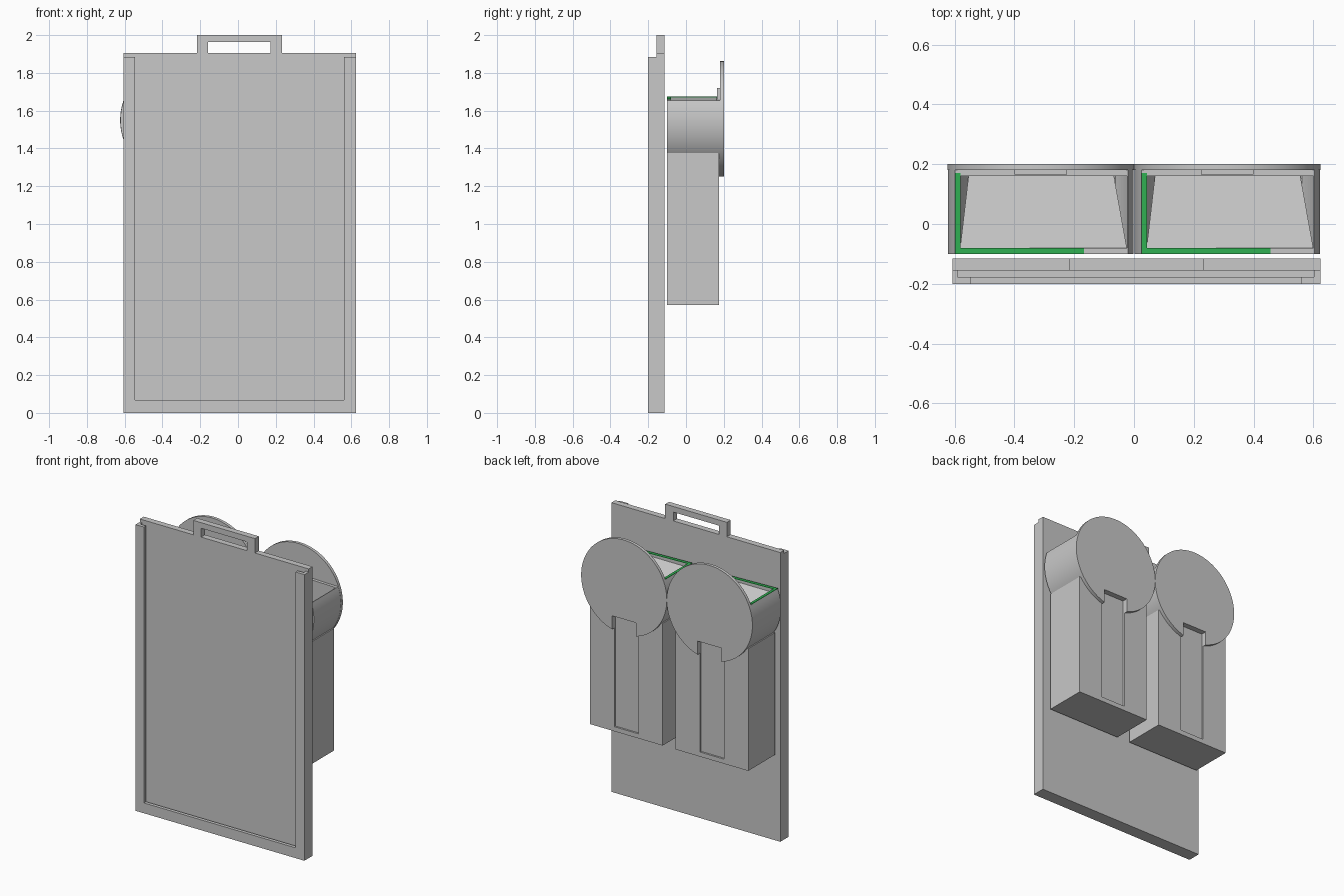
import bpy, bmesh, math

if "Cube" in bpy.data.objects:
    bpy.data.objects.remove(bpy.data.objects["Cube"])


def material(name, rgb):
    m = bpy.data.materials.new(name)
    m.diffuse_color = (*rgb, 1)
    m.use_nodes = True
    m.node_tree.nodes["Principled BSDF"].inputs["Base Color"].default_value = m.diffuse_color
    return m


GREY = material("grey_plastic", (0.58, 0.58, 0.58))
GREEN = material("green_edge", (0.03, 0.44, 0.085))


def finish(name, bm, mat=GREY):
    bmesh.ops.recalc_face_normals(bm, faces=bm.faces)
    me = bpy.data.meshes.new(name)
    bm.to_mesh(me)
    bm.free()
    ob = bpy.data.objects.new(name, me)
    bpy.context.collection.objects.link(ob)
    me.materials.append(mat)
    return ob


def boxes(name, spans, mat=GREY):
    """One object from (x0, x1, y0, y1, z0, z1) blocks."""
    bm = bmesh.new()
    for x0, x1, y0, y1, z0, z1 in spans:
        vs = bmesh.ops.create_cube(bm, size=1)["verts"]
        for v in vs:
            v.co = (x1 if v.co.x > 0 else x0,
                    y1 if v.co.y > 0 else y0,
                    z1 if v.co.z > 0 else z0)
    return finish(name, bm, mat)


def prism(name, profile, y0, y1, mat=GREY):
    """Extrude an (x, z) outline from y0 to y1."""
    bm = bmesh.new()
    face = bm.faces.new([bm.verts.new((x, y0, z)) for x, z in profile])
    new = bmesh.ops.extrude_face_region(bm, geom=[face])["geom"]
    bmesh.ops.translate(bm, vec=(0, y1 - y0, 0),
                        verts=[g for g in new if isinstance(g, bmesh.types.BMVert)])
    return finish(name, bm, mat)


def arc(cx, cz, r, a0, a1, n):
    return [(cx + r * math.cos(a0 + (a1 - a0) * i / n),
             cz + r * math.sin(a0 + (a1 - a0) * i / n)) for i in range(n + 1)]


def cut(ob, cutter):
    m = ob.modifiers.new("cut", "BOOLEAN")
    m.operation, m.solver, m.object = "DIFFERENCE", "EXACT", cutter
    cutter.hide_render = True
    cutter.hide_viewport = True


def smooth(ob):
    bpy.ops.object.select_all(action="DESELECT")
    bpy.context.view_layer.objects.active = ob
    ob.select_set(True)
    bpy.ops.object.shade_smooth_by_angle(angle=math.radians(30))


# Board: back plate, side channels with front lips, open at the top
L, R = -0.607, 0.624
boxes("board", [
    (L, R, -0.155, -0.115, 0, 1.905),
    (L, -0.59, -0.2, -0.155, 0, 1.885),
    (0.603, R, -0.2, -0.155, 0, 1.885),
    (-0.59, 0.603, -0.2, -0.155, 0, 0.025),
    (-0.59, -0.545, -0.2, -0.178, 0.025, 1.885),
    (0.56, 0.603, -0.2, -0.178, 0.025, 1.885),
    (-0.545, 0.56, -0.2, -0.178, 0.025, 0.068),
])

# Carry handle
boxes("handle", [
    (-0.217, -0.16, -0.155, -0.115, 1.905, 2),
    (0.173, 0.232, -0.155, -0.115, 1.905, 2),
    (-0.16, 0.173, -0.155, -0.115, 1.963, 2),
])

CZ, RO, RI = 1.55, 0.311, 0.300
ZL, ZR = 1.670, 1.655          # slightly tilted rim heights


def rim(x):
    return ZL + (ZR - ZL) * (x + 0.287) / 0.579


for side, cx in (("left", -0.312), ("right", 0.312)):
    # Recess that runs down the back of the container
    slot = boxes(side + "_slot_cutter",
                 [(cx - 0.0875, cx + 0.0875, 0.164, 0.19, 0.6, 1.34)])

    # Lower container
    cut(boxes(side + "_container",
              [(cx - 0.265, cx + 0.265, -0.1, 0.176, 0.57, 1.375)]), slot)

    # Round hopper cut off at the rim, hollow inside
    a0 = math.pi - math.asin((ZL - CZ) / RO)
    a1 = 2 * math.pi + math.asin((ZR - CZ) / RO)
    hopper = prism(side + "_hopper", arc(cx, CZ, RO, a0, a1, 64), -0.1, 0.18)
    hollow = prism(side + "_hollow_cutter",
                   arc(cx + 0.006, CZ, RI, a0, a1, 64)
                   + [(cx + 0.28, 1.8), (cx - 0.264, 1.8)], -0.08, 0.16)
    cut(hopper, hollow)
    cut(hopper, slot)
    smooth(hopper)

    # Sloping hopper floor
    bm = bmesh.new()
    pts = [(-0.27, -0.08, 1.648), (0.288, -0.08, 1.648),
           (0.245, 0.16, 1.385), (-0.242, 0.16, 1.385),
           (-0.24, -0.08, 1.37), (0.24, -0.08, 1.37),
           (0.24, 0.16, 1.37), (-0.24, 0.16, 1.37)]
    v = [bm.verts.new((cx + x, y, z)) for x, y, z in pts]
    for f in ((0, 1, 2, 3), (4, 5, 6, 7), (0, 1, 5, 4),
              (1, 2, 6, 5), (2, 3, 7, 6), (3, 0, 4, 7)):
        bm.faces.new([v[i] for i in f])
    finish(side + "_ramp", bm)

    # Green caps on the front and outer rims
    for part, x0, x1, y0, y1 in (("front", -0.287, 0.145, -0.1, -0.08),
                                 ("side", -0.287, -0.269, -0.08, 0.17)):
        prism(f"{side}_{part}_rim_cap",
              [(cx + x0, rim(x0) - 0.001), (cx + x1, rim(x1) - 0.001),
               (cx + x1, rim(x1) + 0.004), (cx + x0, rim(x0) + 0.004)],
              y0, y1, GREEN)

    # Tab standing behind the round back plate
    boxes(side + "_tab", [(cx - 0.0875, cx + 0.0875, 0.165, 0.181, 1.6, 1.72)])

    # Round back plate with a notch at the bottom
    r = 0.312
    h = math.asin(0.0875 / r)
    outline = arc(cx, CZ, r, -math.pi / 2 + h, 1.5 * math.pi - h, 96)
    outline += [(cx - 0.0875, 1.34), (cx + 0.0875, 1.34)]
    smooth(prism(side + "_back_disc", outline, 0.18, 0.2))
